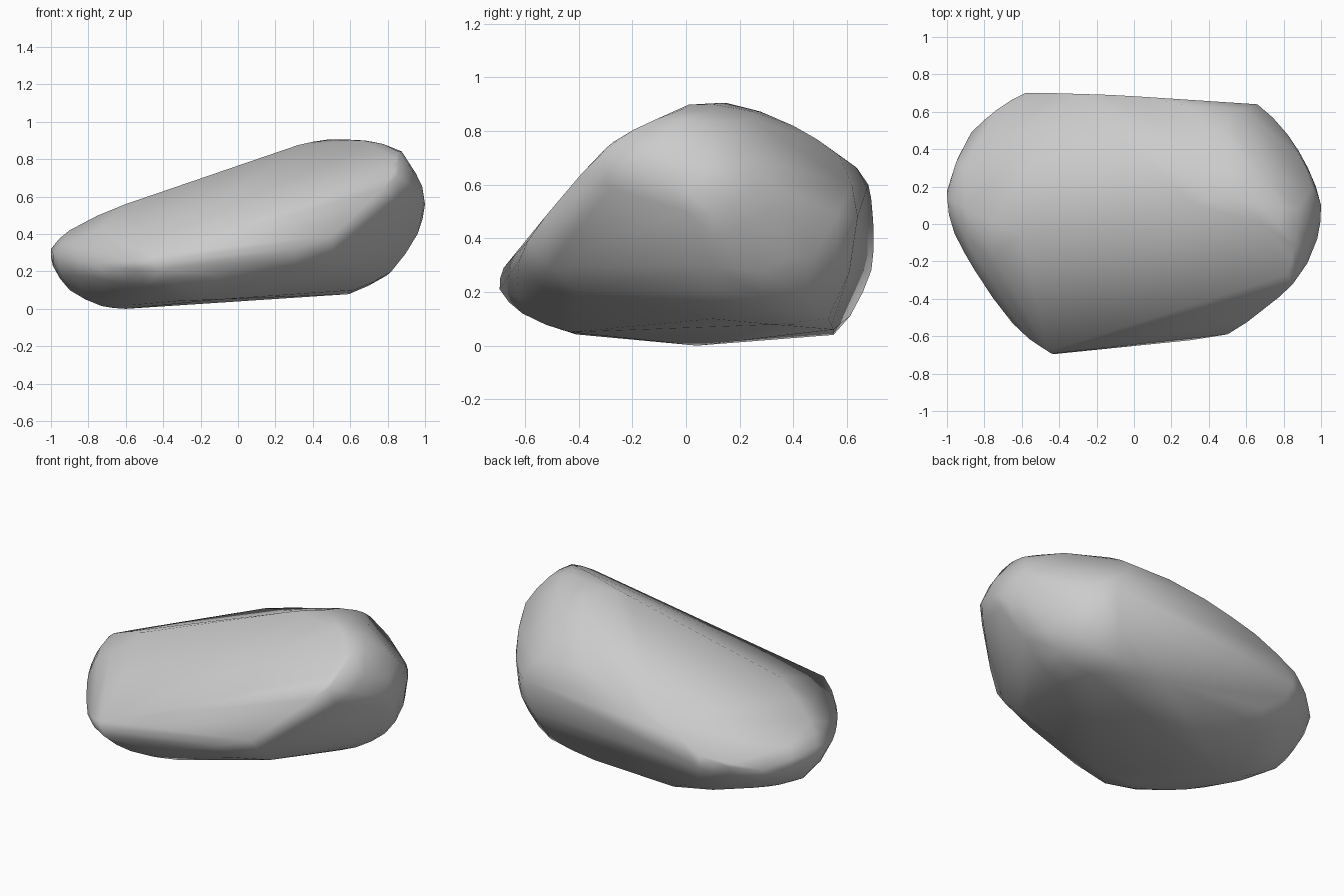
import bpy, bmesh

if "Cube" in bpy.data.objects:
    bpy.data.objects.remove(bpy.data.objects["Cube"])

# Rock profile points, grouped by region of the surface
left_end = [
    (-1, .15, .32), (-.99, .2, .23), (-.87, .49, .27), (-.72, .62, .3),
    (-.58, .7, .36), (-.3, .695, .5), (-.96, -.05, .27), (-.85, -.25, .26),
    (-.65, -.53, .22), (-.46, -.68, .29), (-.42, -.695, .21),
]
front_rim = [(.1, -.63, .25), (.5, -.59, .39), (.7, -.45, .57), (.85, -.32, .71)]
right_end = [
    (.98, -.08, .6), (1, .1, .56), (.95, .2, .7), (.82, .48, .5),
    (.66, .64, .48), (.88, .08, .83), (.96, .1, .4), (.82, .12, .2),
    (.75, .45, .18), (.05, .68, .6), (.93, .3, .5),
]
top_ridge = [
    (.48, .15, .905), (.68, .1, .9), (.32, .1, .875), (.82, -.27, .76),
    (.86, -.12, .84), (.52, .4, .82), (.5, .57, .71), (-.1, .02, .715),
    (-.6, -.06, .56), (-.9, .08, .42),
]
underside = [
    (-.6, .04, 0), (-.73, .1, .015), (-.9, .15, .1), (-.1, -.43, .05),
    (-.3, -.61, .12), (.62, .1, .1), (-.3, .55, .04), (.24, .55, .06),
    (.55, .53, .1), (-.55, .66, .2), (.5, -.4, .2), (-.72, .38, .08),
    (-.53, -.38, .06), (-.72, -.25, .09),
]


def wrap(points):
    """Taut convex skin around the points."""
    bm = bmesh.new()
    for p in points:
        bm.verts.new(p)
    bmesh.ops.convex_hull(bm, input=bm.verts)
    bmesh.ops.delete(bm, geom=[v for v in bm.verts if not v.link_faces], context='VERTS')
    bmesh.ops.recalc_face_normals(bm, faces=bm.faces)
    bm.normal_update()
    return bm


def rounded_middle(edge):
    """Edge midpoint bulged outward to follow the normals at both ends."""
    a, b = edge.verts
    d = b.co - a.co
    mid = (a.co + b.co) / 2 - (d.dot(a.normal) * a.normal - d.dot(b.normal) * b.normal) / 11
    mid.x = max(-1, min(1, mid.x))
    mid.y = max(-.695, min(.7, mid.y))
    mid.z = max(0, min(.905, mid.z))
    return mid


# Rough boulder, then round off its short edges and wrap again
bm = wrap(left_end + front_rim + right_end + top_ridge + underside)
points = [v.co.copy() for v in bm.verts]
points += [rounded_middle(e) for e in bm.edges if e.calc_length() < .5]
bm.free()
bm = wrap(points)

# Smooth-shaded boulder object
mesh = bpy.data.meshes.new("boulder")
bm.to_mesh(mesh)
bm.free()
boulder = bpy.data.objects.new("boulder", mesh)
bpy.context.collection.objects.link(boulder)
for poly in mesh.polygons:
    poly.use_smooth = True
